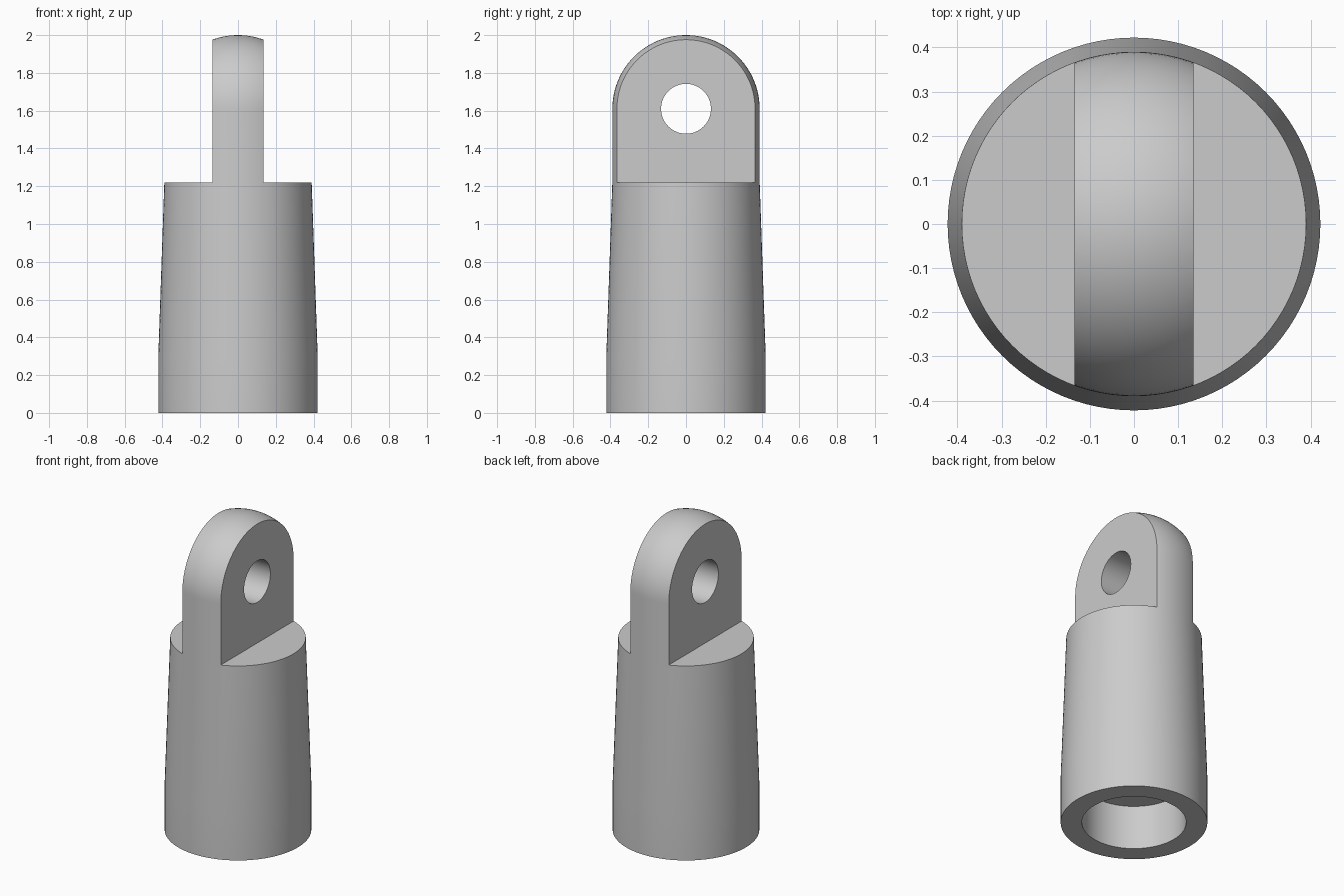
import bpy
import bmesh
from math import cos, sin, pi, radians
from mathutils import Matrix

old = bpy.data.objects.get("Cube")
if old:
    bpy.data.objects.remove(old)

BASE_R, TOP_R, BORE_R = 0.422, 0.39, 0.3
TAPER_Z, SHOULDER_Z, EYE_Z = 0.3, 1.22, 1.61
TAB_HALF, HOLE_R, BORE_DEPTH = 0.135, 0.132, 0.28
SIDES = 96

grey = bpy.data.materials.new("plain grey")
grey.use_nodes = True
colour = (0.6, 0.6, 0.6, 1)
grey.diffuse_color = colour
grey.node_tree.nodes["Principled BSDF"].inputs["Base Color"].default_value = colour


def make_object(name, bm):
    bmesh.ops.recalc_face_normals(bm, faces=bm.faces)
    mesh = bpy.data.meshes.new(name)
    bm.to_mesh(mesh)
    bm.free()
    mesh.materials.append(grey)
    obj = bpy.data.objects.new(name, mesh)
    bpy.context.collection.objects.link(obj)
    return obj


def cut(target, cutter):
    mod = target.modifiers.new("cut", "BOOLEAN")
    mod.operation = "DIFFERENCE"
    mod.solver = "EXACT"
    mod.object = cutter
    bpy.context.view_layer.objects.active = target
    bpy.ops.object.modifier_apply(modifier=mod.name)
    bpy.data.objects.remove(cutter)


# Turned body: blind socket, tapered sleeve and domed top in one profile
profile = [(0, BORE_DEPTH), (BORE_R, BORE_DEPTH), (BORE_R, 0), (BASE_R, 0),
           (BASE_R, TAPER_Z), (TOP_R, SHOULDER_Z)]
dome_steps = 24
profile += [(TOP_R * cos(a), EYE_Z + TOP_R * sin(a))
            for a in (i * pi / 2 / dome_steps for i in range(dome_steps))]
profile.append((0, EYE_Z + TOP_R))

bm = bmesh.new()
verts = [bm.verts.new((r, 0, z)) for r, z in profile]
edges = [bm.edges.new(pair) for pair in zip(verts, verts[1:])]
bmesh.ops.spin(bm, geom=verts + edges, cent=(0, 0, 0), axis=(0, 0, 1),
               angle=2 * pi, steps=SIDES)
bmesh.ops.remove_doubles(bm, verts=bm.verts, dist=0.0005)
body = make_object("socket_eye_end", bm)

# Flat sides that leave the central tab
for side in (-1, 1):
    bm = bmesh.new()
    centre = Matrix.Translation((side * (TAB_HALF + 0.5), 0, SHOULDER_Z + 0.5))
    bmesh.ops.create_cube(bm, size=1, matrix=centre)
    cut(body, make_object("side_cutter", bm))

# Pin hole through the tab
bm = bmesh.new()
across = Matrix.Translation((0, 0, EYE_Z)) @ Matrix.Rotation(pi / 2, 4, "Y")
bmesh.ops.create_cone(bm, cap_ends=True, segments=64, radius1=HOLE_R,
                      radius2=HOLE_R, depth=1, matrix=across)
cut(body, make_object("pin_hole_cutter", bm))

# Smooth curved walls with crisp rims
bpy.ops.object.select_all(action="DESELECT")
body.select_set(True)
bpy.context.view_layer.objects.active = body
bpy.ops.object.shade_smooth_by_angle(angle=radians(25))
